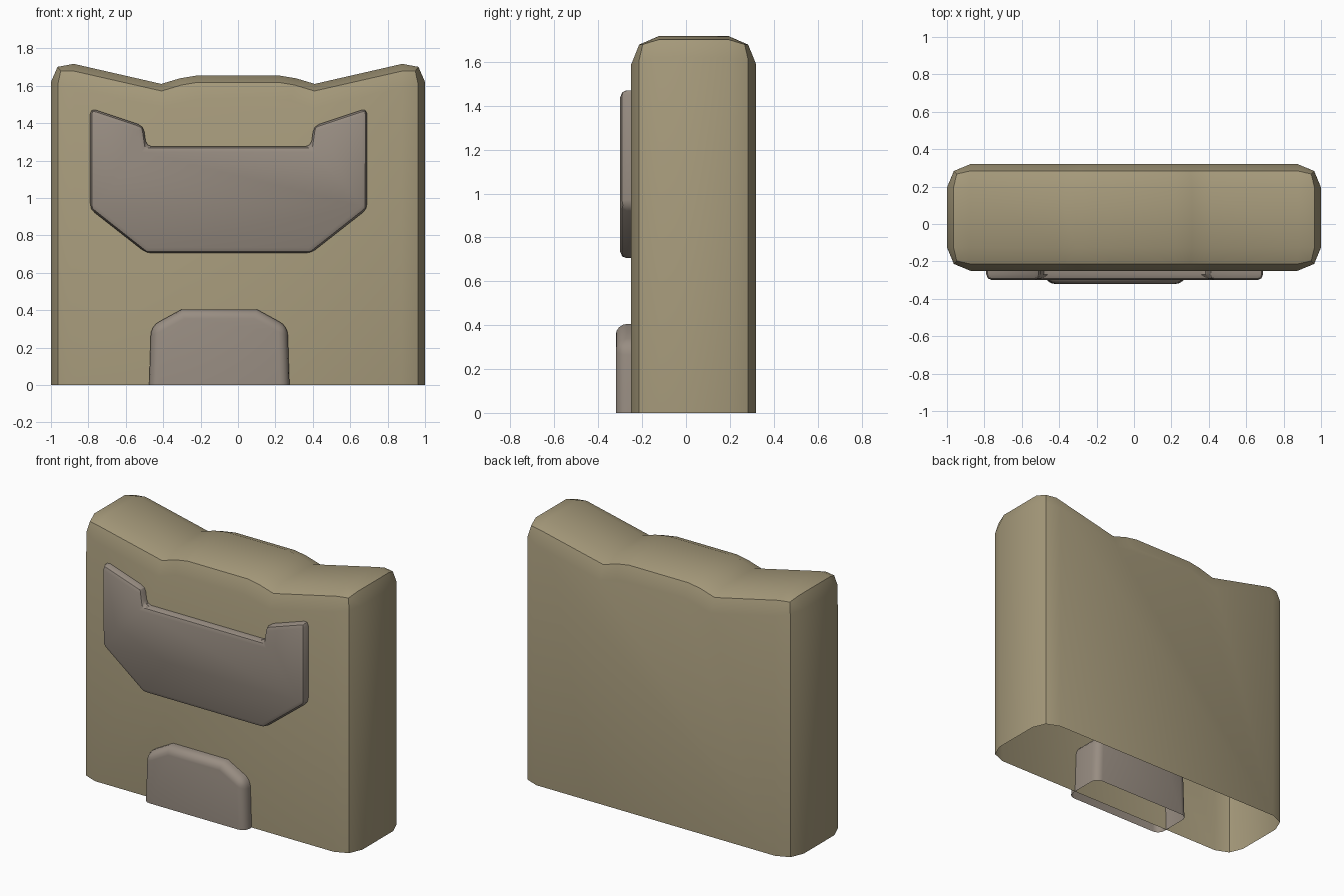
import bpy
import bmesh
import math

cube = bpy.data.objects.get("Cube")
if cube:
    bpy.data.objects.remove(cube, do_unlink=True)


def make_material(name, colour):
    mat = bpy.data.materials.new(name)
    mat.use_nodes = True
    mat.diffuse_color = (*colour, 1)
    mat.node_tree.nodes["Principled BSDF"].inputs["Base Color"].default_value = (*colour, 1)
    return mat


def make_slab(name, outline, front, back, bevel, segments, mat, open_bottom):
    """Extrude an x-z outline along y, round its corners, leave the base open if asked."""
    bm = bmesh.new()
    face = bm.faces.new([bm.verts.new((x, front, z)) for x, z in outline])
    moved = bmesh.ops.extrude_face_region(bm, geom=[face], use_keep_orig=True)
    bmesh.ops.translate(bm, vec=(0, back - front, 0),
                        verts=[g for g in moved["geom"] if isinstance(g, bmesh.types.BMVert)])
    bmesh.ops.recalc_face_normals(bm, faces=bm.faces[:])
    if open_bottom:
        base = [f for f in bm.faces if all(abs(v.co.z) < 1e-5 for v in f.verts)]
        bmesh.ops.delete(bm, geom=base, context="FACES")
    edges = [e for e in bm.edges if len(e.link_faces) == 2 and e.calc_face_angle() > 0.6]
    bmesh.ops.bevel(bm, geom=edges, offset=bevel, offset_type="OFFSET", segments=segments,
                    profile=0.5, affect="EDGES", clamp_overlap=False)
    mesh = bpy.data.meshes.new(name)
    bm.to_mesh(mesh)
    bm.free()
    mesh.materials.append(mat)
    obj = bpy.data.objects.new(name, mesh)
    bpy.context.collection.objects.link(obj)
    bpy.ops.object.select_all(action="DESELECT")
    obj.select_set(True)
    bpy.context.view_layer.objects.active = obj
    bpy.ops.object.shade_smooth_by_angle(angle=math.radians(30))
    return obj


def mirrored(half, centre=0):
    """Full outline from the points of its +x half, listed bottom to top."""
    right = [(centre + x, z) for x, z in half]
    left = [(centre - x, z) for x, z in reversed(half)]
    return right + left


khaki = make_material("khaki", (0.376, 0.319, 0.195))
grey = make_material("warm grey", (0.314, 0.266, 0.223))

# Hollow main block with a raised, dipped top
body = [(1, 0), (1, 1.745), (0.41, 1.61), (0.31, 1.64), (0.22, 1.655)]
make_slab("body", mirrored(body), -0.25, 0.32, 0.125, 2, khaki, True)

# Winged plate on the upper front
plate = [(0.44, 0.705), (0.74, 0.94), (0.74, 1.48), (0.455, 1.385), (0.44, 1.275)]
make_slab("upper_plate", mirrored(plate, -0.05), -0.3, -0.18, 0.03, 2, grey, False)

# Lower block set through the front wall
block = [(0.375, 0), (0.365, 0.315), (0.2, 0.405)]
make_slab("lower_block", mirrored(block, -0.1), -0.32, -0.04, 0.05, 4, grey, True)
